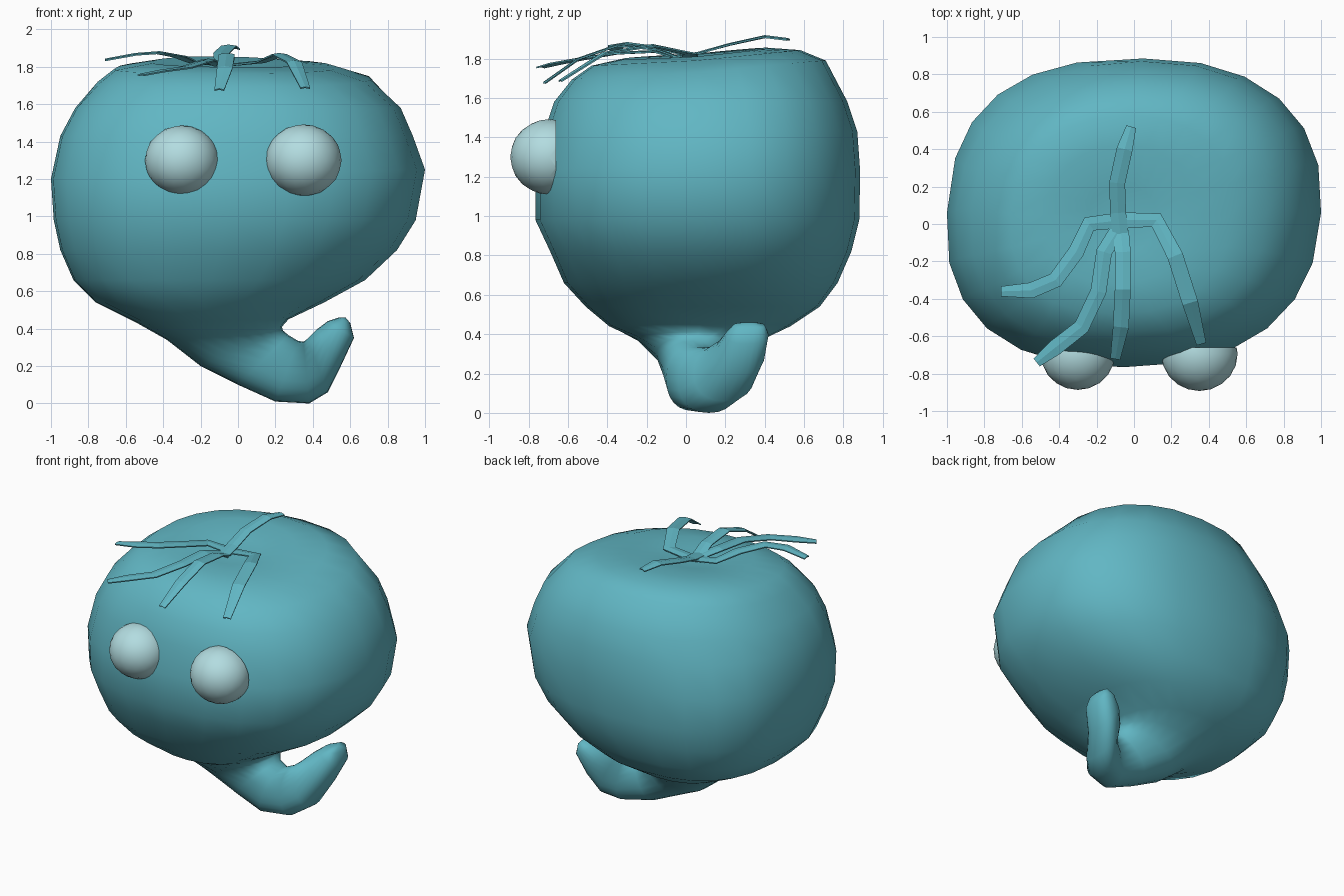
import bpy, bmesh, math
from mathutils import Vector

if "Cube" in bpy.data.objects:
    bpy.data.objects.remove(bpy.data.objects["Cube"])


def material(name, color):
    m = bpy.data.materials.new(name)
    m.use_nodes = True
    m.diffuse_color = color
    m.node_tree.nodes["Principled BSDF"].inputs["Base Color"].default_value = color
    return m


teal = material("teal skin", (0.12, 0.47, 0.55, 1))
pale = material("pale eye", (0.45, 0.72, 0.75, 1))


def finish(name, bm, mat, smooth=True):
    bmesh.ops.recalc_face_normals(bm, faces=bm.faces)
    for f in bm.faces:
        f.smooth = smooth
    me = bpy.data.meshes.new(name)
    bm.to_mesh(me)
    bm.free()
    me.materials.append(mat)
    ob = bpy.data.objects.new(name, me)
    bpy.context.collection.objects.link(ob)
    return ob


def spow(v, n):
    return math.copysign(abs(v) ** (2 / n), v)


def roundness(z, c, s):
    """Squareness of a ring in the quadrant given by the signs of c and s."""
    if z < 0.5:
        return 2.3
    if s < 0:
        return 2.4
    if c > 0:
        return 2.3
    return 2.2 if z > 1.4 else 2.6


# Body and curled tail: rings given by left point, right point and depth range
# (left x, left z, right x, right z, front y, back y)
RINGS = [
    (-.25, 1.80, .12, 1.80, -.15, .20), (-.46, 1.825, .30, 1.81, -.32, .42),
    (-.66, 1.79, .52, 1.79, -.48, .58), (-.75, 1.72, .71, 1.73, -.58, .71),
    (-.87, 1.58, .87, 1.58, -.67, .82), (-.95, 1.43, .935, 1.43, -.72, .87),
    (-1.0, 1.20, 1.0, 1.25, -.765, .885), (-.985, .98, .95, .98, -.765, .88),
    (-.95, .82, .85, .82, -.69, .84), (-.88, .66, .68, .66, -.62, .77),
    (-.76, .54, .46, .54, -.51, .68), (-.54, .43, .27, .45, -.39, .53),
    (-.38, .34, .235, .41, -.25, .38), (-.20, .20, .24, .39, -.15, .27),
    (.0, .10, .27, .365, -.12, .19), (.20, .01, .32, .335, -.10, .18),
    (.38, .0, .35, .33, -.04, .27), (.48, .06, .37, .345, .04, .35),
    (.55, .20, .42, .395, .14, .40), (.62, .35, .48, .44, .20, .42),
    (.60, .43, .54, .46, .24, .40),
]
SIDES = 24
bm = bmesh.new()
loops = []
for lx, lz, rx, rz, y0, y1 in RINGS:
    mid = Vector(((lx + rx) / 2, (y0 + y1) / 2, (lz + rz) / 2))
    half = Vector(((rx - lx) / 2, 0, (rz - lz) / 2))
    shear = 0.06 if lz > 0.5 else 0
    ring = []
    for i in range(SIDES):
        a = math.tau * i / SIDES
        c, s = math.cos(a), math.sin(a)
        n = roundness(lz, c, s)
        dy = spow(s, n) * (y1 - y0) / 2
        tilt = (0.1 if s > 0 else 0.05) if lz > 1.7 else 0
        p = mid + half * spow(c, n)
        ring.append(bm.verts.new(p + Vector((shear * dy, dy, tilt * dy))))
    loops.append(ring)
for a, b in zip(loops, loops[1:]):
    for i in range(SIDES):
        j = (i + 1) % SIDES
        bm.faces.new((a[i], a[j], b[j], b[i]))
for ring, tip in ((loops[0], (-.07, .02, 1.785)), (loops[-1], (.575, .325, .46))):
    v = bm.verts.new(tip)
    for i in range(SIDES):
        bm.faces.new((ring[i], ring[(i + 1) % SIDES], v))
finish("body_and_tail", bm, teal)

# Eyes: domes cut flat at the back
for name, x, r in (("right_eye", -.30, .198), ("left_eye", .35, .204)):
    bm = bmesh.new()
    bmesh.ops.create_icosphere(bm, subdivisions=3, radius=r)
    bmesh.ops.scale(bm, verts=bm.verts, vec=(1, .97, .94))
    bmesh.ops.translate(bm, verts=bm.verts, vec=(x, -.695, 1.30))
    cut = bmesh.ops.bisect_plane(bm, geom=bm.verts[:] + bm.edges[:] + bm.faces[:],
                                 plane_co=(0, -.66, 0), plane_no=(0, 1, 0),
                                 clear_outer=True)
    rim = [e for e in cut["geom_cut"] if isinstance(e, bmesh.types.BMEdge)]
    bmesh.ops.holes_fill(bm, edges=rim)
    eye = finish(name, bm, pale)
    bpy.context.view_layer.objects.active = eye
    eye.select_set(True)
    bpy.ops.object.shade_smooth_by_angle(angle=math.radians(50))
    eye.select_set(False)

# Leaf strands on the crown: centre line points
LEAVES = {
    "back_leaf": [(-.07, -.08, 1.81), (-.085, .06, 1.83), (-.09, .22, 1.875),
                  (-.05, .40, 1.915), (-.015, .52, 1.90)],
    "right_leaf": [(-.07, .02, 1.81), (-.24, .0, 1.83), (-.31, -.15, 1.86),
                   (-.42, -.30, 1.88), (-.55, -.355, 1.87), (-.71, -.36, 1.84)],
    "front_right_leaf": [(-.09, -.04, 1.81), (-.16, -.15, 1.84), (-.19, -.36, 1.83),
                         (-.28, -.55, 1.80), (-.42, -.66, 1.78), (-.52, -.74, 1.76)],
    "front_leaf": [(-.07, -.04, 1.81), (-.06, -.15, 1.85), (-.06, -.35, 1.87),
                   (-.07, -.55, 1.80), (-.10, -.72, 1.68)],
    "left_leaf": [(-.07, .02, 1.81), (.12, .02, 1.83), (.22, -.17, 1.87),
                  (.30, -.42, 1.83), (.36, -.64, 1.69)],
}
for name, path in LEAVES.items():
    pts = [Vector(p) for p in path]
    bm = bmesh.new()
    rows = []
    for k, p in enumerate(pts):
        d = pts[min(k + 1, len(pts) - 1)] - pts[max(k - 1, 0)]
        side = Vector((-d.y, d.x, 0)).normalized()
        w = 0.026 if k == len(pts) - 1 else 0.042
        rows.append([bm.verts.new(p + side * w * s + Vector((0, 0, -.006 * abs(s))))
                     for s in (-1, 0, 1)])
    for a, b in zip(rows, rows[1:]):
        for i in range(2):
            bm.faces.new((a[i], a[i + 1], b[i + 1], b[i]))
    leaf = finish(name, bm, teal, smooth=False)
    mod = leaf.modifiers.new("thickness", "SOLIDIFY")
    mod.thickness = 0.008
    mod.offset = 0
